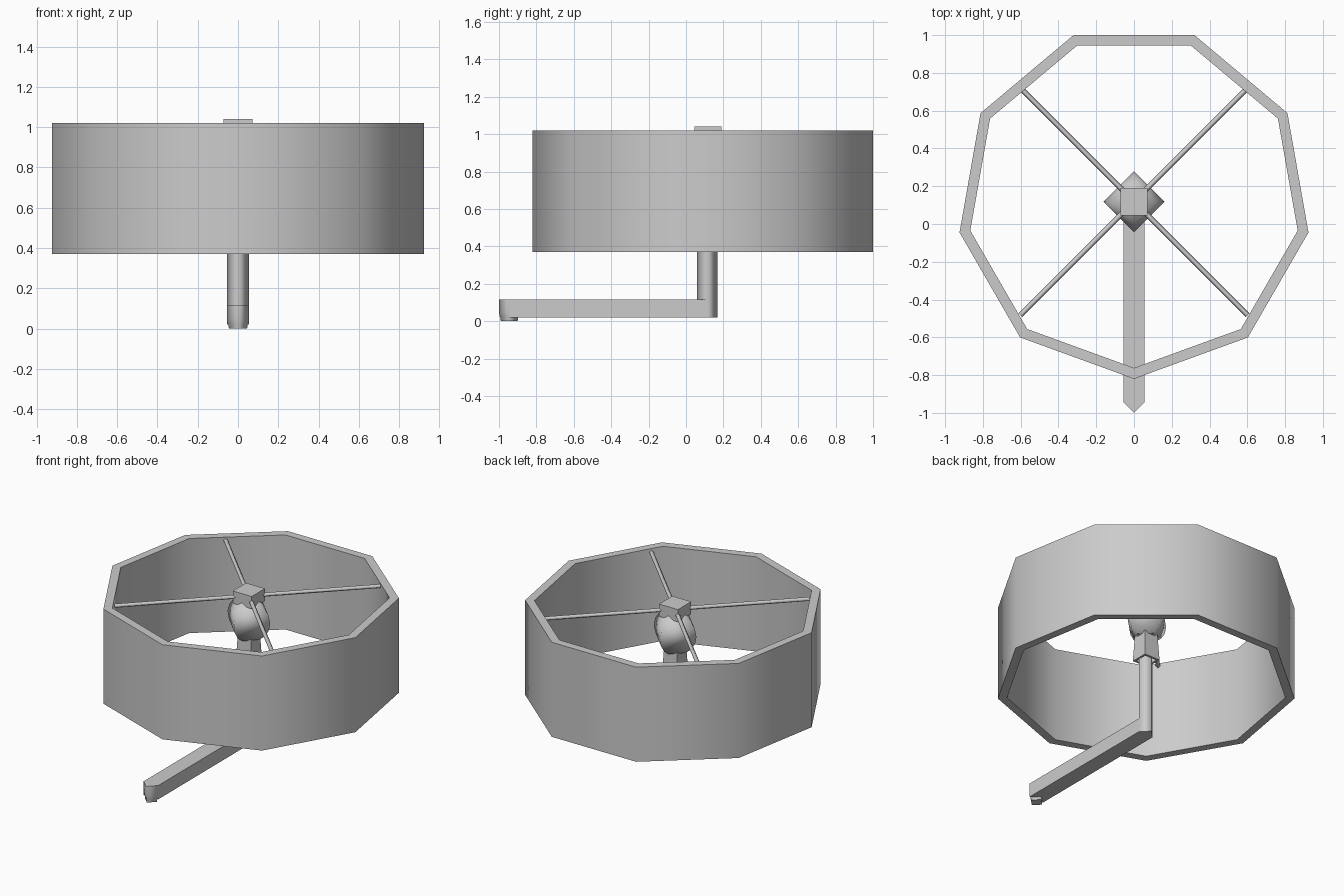
import bpy, bmesh
from math import sin, cos, pi, sqrt, radians
from mathutils import Vector

if "Cube" in bpy.data.objects:
    bpy.data.objects.remove(bpy.data.objects["Cube"])

CY = 0.118          # y of the lamp axis
SQ = sqrt(2)


def finish(name, bm, smooth):
    # flat horizontal caps, smooth or flat walls
    bmesh.ops.recalc_face_normals(bm, faces=bm.faces)
    for f in bm.faces:
        f.smooth = smooth and abs(f.normal.z) < 0.99
    me = bpy.data.meshes.new(name)
    bm.to_mesh(me)
    bm.free()
    ob = bpy.data.objects.new(name, me)
    bpy.context.collection.objects.link(ob)
    return ob


def lathe(name, profile, sides, y, start=-90, closed=False, smooth=True):
    # revolve (radius, z) points with few sides; closed makes a ring
    bm = bmesh.new()
    rings = []
    for r, z in profile:
        angles = [radians(start) + 2 * pi * i / sides for i in range(sides)]
        rings.append([bm.verts.new((r * cos(a), y + r * sin(a), z)) for a in angles])
    pairs = list(zip(rings, rings[1:]))
    if closed:
        pairs.append((rings[-1], rings[0]))
    for a, b in pairs:
        for i in range(sides):
            j = (i + 1) % sides
            bm.faces.new((a[i], a[j], b[j], b[i]))
    if not closed:
        bm.faces.new(rings[0])
        bm.faces.new(rings[-1])
    return finish(name, bm, smooth)


def box(name, lo, hi):
    bm = bmesh.new()
    lo, hi = Vector(lo), Vector(hi)
    bmesh.ops.create_cube(bm, size=1)
    for v in bm.verts:
        v.co = (lo + hi) / 2 + v.co * (hi - lo)
    return finish(name, bm, False)


# nine-sided drum shade with wall thickness
lathe("lamp_shade", [(0.938, 0.37), (0.938, 1.02), (0.88, 1.02), (0.88, 0.37)],
      9, CY, closed=True)

# square hub and four thin spokes holding the shade
lathe("shade_hub", [(0.072 * SQ, 0.955), (0.072 * SQ, 1.04)], 4, CY, start=45, smooth=False)
for i in range(4):
    spoke = lathe(f"shade_spoke_{i + 1}", [(0.014, 0.05), (0.014, 0.85)], 4, 0)
    spoke.location = (0, CY, 0.998)
    spoke.rotation_euler = (0, pi / 2, pi / 4 + i * pi / 2)

# four-sided rounded bulb
lathe("bulb", [(0.06, 0.985), (0.115, 0.95), (0.15, 0.90), (0.162, 0.85),
               (0.152, 0.80), (0.12, 0.75), (0.075, 0.715)], 4, CY)

# flared square socket, open at the bottom
lathe("bulb_socket", [(0.050 * SQ, 0.73), (0.059 * SQ, 0.55), (0.045 * SQ, 0.55),
                      (0.045 * SQ, 0.60)], 4, CY, start=45, smooth=False)

# upright stem, horizontal arm, pointed arm end and small foot
lathe("stem", [(0.055, 0.02), (0.055, 0.62)], 4, 0.113)
box("base_arm", (-0.055, -0.945, 0.02), (0.055, 0.113, 0.115))
lathe("arm_end", [(0.05, 0.02), (0.055, 0.045), (0.055, 0.115)], 4, -0.945)
lathe("foot", [(0.045, 0.0), (0.05, 0.03)], 4, -0.945)
